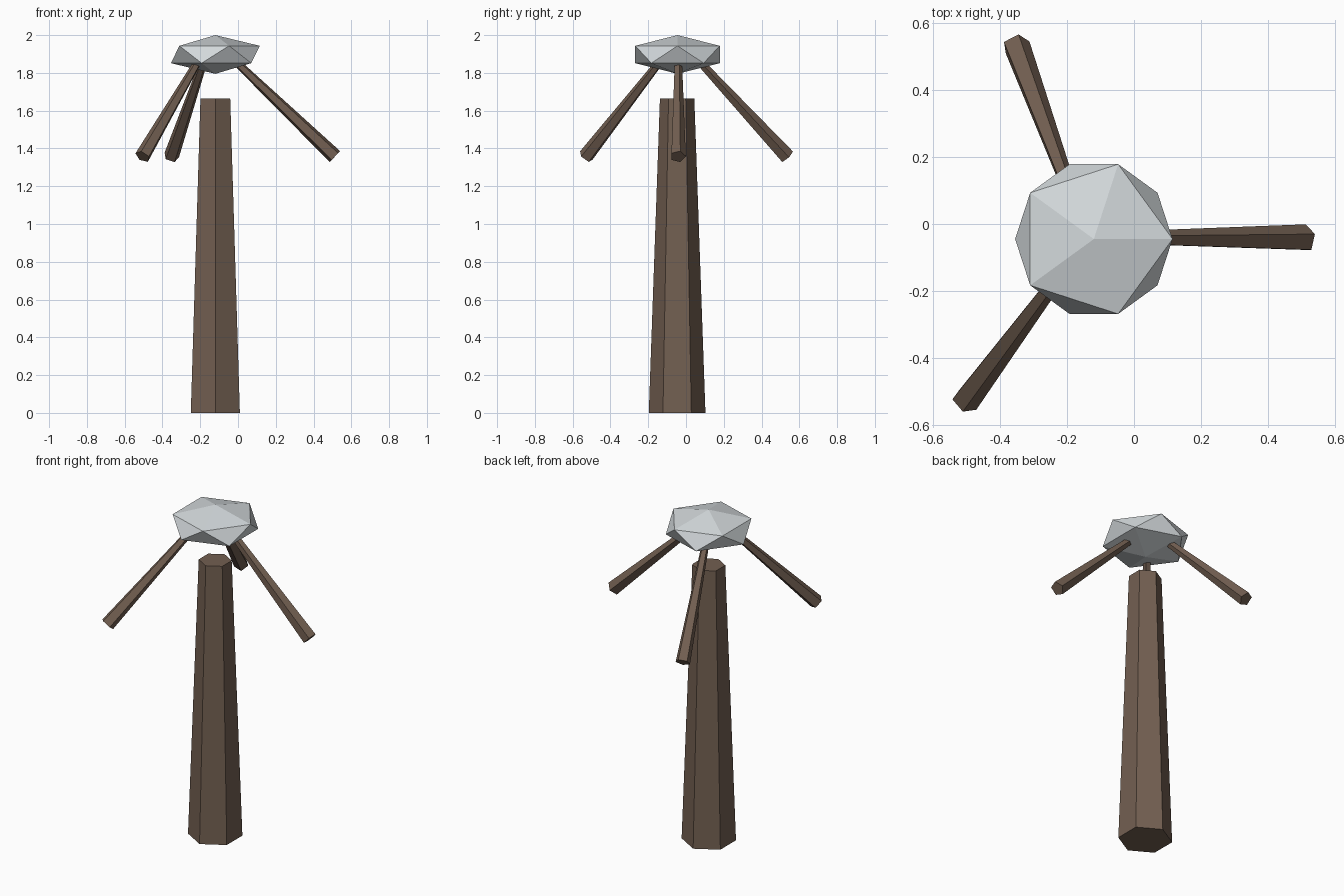
import bpy, math
from mathutils import Vector, Matrix

if "Cube" in bpy.data.objects:
    bpy.data.objects.remove(bpy.data.objects["Cube"])


def material(name, rgb):
    m = bpy.data.materials.new(name)
    m.diffuse_color = (*rgb, 1)
    m.use_nodes = True
    m.node_tree.nodes["Principled BSDF"].inputs["Base Color"].default_value = m.diffuse_color
    return m


BARK = material("bark brown", (0.17, 0.115, 0.083))
SNOW = material("pale grey", (0.65, 0.69, 0.71))


def finish(name, mat):
    ob = bpy.context.object
    ob.name = name
    ob.data.materials.append(mat)
    return ob


# Tapered six-sided trunk
bpy.ops.mesh.primitive_cone_add(vertices=6, radius1=0.15, radius2=0.091,
                                depth=1.665, location=(-0.12, -0.047, 0.8325))
finish("trunk", BARK)

# Flattened faceted crown
bpy.ops.mesh.primitive_ico_sphere_add(subdivisions=1, radius=1,
                                      location=(-0.12, -0.045, 1.8975))
finish("crown", SNOW).scale = (0.263, 0.263, 0.1025)


# Five-sided branches, thin inside the crown and thick at the outer end
def branch(name, end, roll):
    start, end = Vector((-0.14, -0.042, 1.982)), Vector(end)
    axis = (end - start).normalized()
    side = Vector((0, 0, 1)).cross(axis).normalized()
    up = axis.cross(side)
    bpy.ops.mesh.primitive_cone_add(vertices=5, radius1=0.016, radius2=0.042,
                                    depth=(end - start).length)
    ob = finish(name, BARK)
    # local y -> side, local z -> axis, local x -> downward
    frame = Matrix((-up, side, axis)).transposed().to_4x4()
    ob.matrix_world = (Matrix.Translation((start + end) / 2) @ frame
                       @ Matrix.Rotation(math.radians(roll), 4, 'Z'))


branch("branch_right", (0.513, -0.043, 1.357), 0)
branch("branch_back", (-0.353, 0.535, 1.357), 188)
branch("branch_front", (-0.505, -0.53, 1.357), 0)
